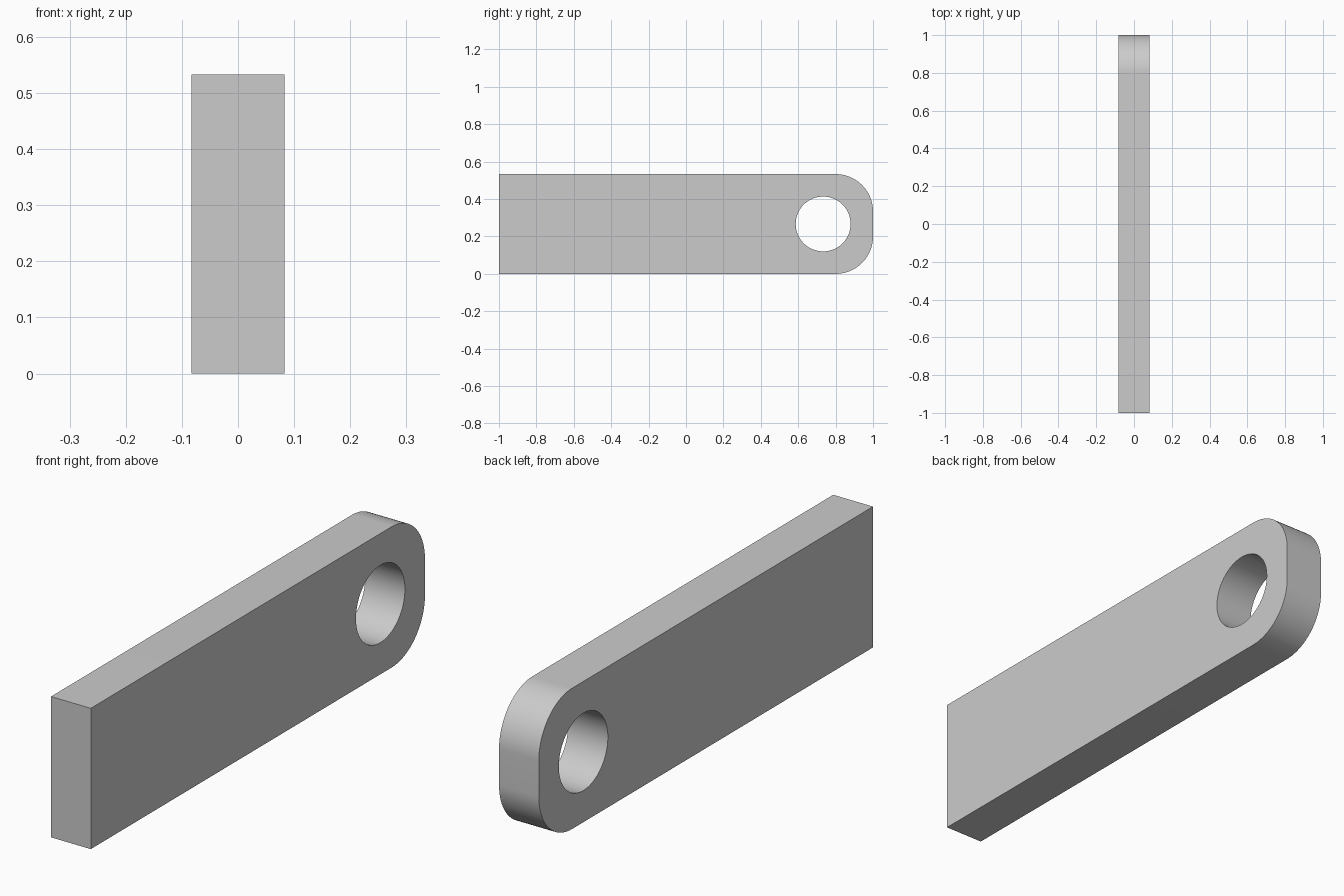
import bpy, bmesh
from math import cos, sin, pi

if "Cube" in bpy.data.objects:
    bpy.data.objects.remove(bpy.data.objects["Cube"])

HALF_T = 0.0833            # half thickness along x
HEIGHT = 0.5333
CORNER_R = 0.2
HOLE_R, HOLE_Y, HOLE_Z = 0.1467, 0.7333, HEIGHT / 2


def arc(cy, cz, r, a0, a1, n):
    """Points (y, z) from angle a0 to a1 in n steps."""
    return [(cy + r * cos(a0 + (a1 - a0) * i / n),
             cz + r * sin(a0 + (a1 - a0) * i / n)) for i in range(n + 1)]


def add_loop(bm, points):
    """Closed edge loop in the plane x = -HALF_T."""
    verts = [bm.verts.new((-HALF_T, y, z)) for y, z in points]
    return [bm.edges.new((v, verts[i - 1])) for i, v in enumerate(verts)]


bm = bmesh.new()

# Side outline: square back end, two rounded corners at the far end
outline = [(-1, HEIGHT), (-1, 0)]
outline += arc(1 - CORNER_R, CORNER_R, CORNER_R, -pi / 2, 0, 24)
outline += arc(1 - CORNER_R, HEIGHT - CORNER_R, CORNER_R, 0, pi / 2, 24)

# Round through hole
hole = arc(HOLE_Y, HOLE_Z, HOLE_R, 0, 2 * pi, 64)[:-1]

edges = add_loop(bm, outline) + add_loop(bm, hole)
bmesh.ops.triangle_fill(bm, use_beauty=True, edges=edges)

# Extrude through the thickness
ext = bmesh.ops.extrude_face_region(bm, geom=bm.faces[:], use_keep_orig=True)
moved = [g for g in ext["geom"] if isinstance(g, bmesh.types.BMVert)]
bmesh.ops.translate(bm, verts=moved, vec=(2 * HALF_T, 0, 0))
bmesh.ops.recalc_face_normals(bm, faces=bm.faces[:])

mesh = bpy.data.meshes.new("link_plate")
bm.to_mesh(mesh)
bm.free()
plate = bpy.data.objects.new("link_plate", mesh)
bpy.context.collection.objects.link(plate)

# Smooth curved walls, sharp rims
bpy.context.view_layer.objects.active = plate
plate.select_set(True)
bpy.ops.object.shade_smooth_by_angle(angle=pi / 6)
